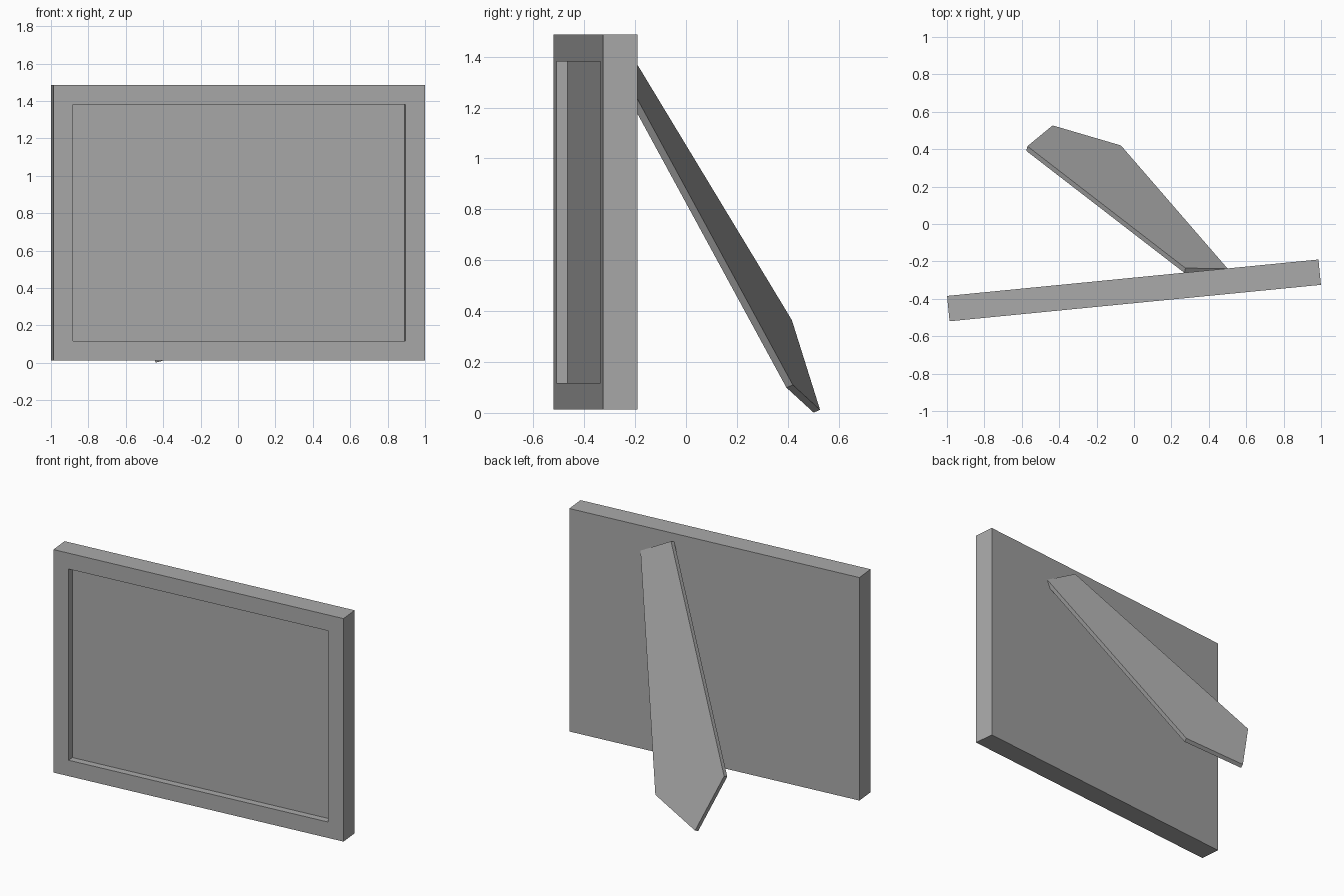
import bpy, bmesh, math
from mathutils import Matrix, Vector

cube = bpy.data.objects.get("Cube")
if cube:
    bpy.data.objects.remove(cube, do_unlink=True)

# Single flat grey
grey = bpy.data.materials.new("plain_grey")
grey.use_nodes = True
COLOUR = (0.4, 0.4, 0.4, 1)
grey.diffuse_color = COLOUR
grey.node_tree.nodes["Principled BSDF"].inputs["Base Color"].default_value = COLOUR


def add_object(name, bm):
    bmesh.ops.recalc_face_normals(bm, faces=bm.faces)
    mesh = bpy.data.meshes.new(name)
    bm.to_mesh(mesh)
    bm.free()
    mesh.materials.append(grey)
    obj = bpy.data.objects.new(name, mesh)
    bpy.context.collection.objects.link(obj)
    return obj


# Picture frame: a slab with a shallow recess in the front
WIDTH, DEPTH, HEIGHT = 1.995, 0.136, 1.474
BORDER, RECESS = 0.105, 0.045
bm = bmesh.new()
bmesh.ops.create_cube(bm, size=1, matrix=Matrix.Diagonal((WIDTH, DEPTH, HEIGHT, 1)))
bm.normal_update()
front = min(bm.faces, key=lambda f: f.calc_center_median().y)
bmesh.ops.inset_region(bm, faces=[front], thickness=BORDER, use_even_offset=True)
rim = list(front.verts)
panel = bmesh.ops.extrude_discrete_faces(bm, faces=[front])["faces"][0]
bmesh.ops.translate(bm, verts=panel.verts, vec=(0, RECESS, 0))
frame = add_object("picture_frame", bm)
frame.location = (0, -0.355, 0.013 + HEIGHT / 2)
frame.rotation_euler.z = math.radians(5.6)

# Back stand: a pointed board leaning on the back of the frame
outline = [
    (0.50, -0.238, 1.32),    # top, left corner
    (-0.07, 0.42, 0.11),     # lower left shoulder
    (-0.435, 0.527, 0.012),  # foot tip
    (-0.57, 0.416, 0.365),   # lower right shoulder
    (0.275, -0.236, 1.443),  # top, right corner
]
THICKNESS = 0.028
bm = bmesh.new()
board = bm.faces.new([bm.verts.new(p) for p in outline])
bm.normal_update()
normal = board.normal.copy()
if normal.y < 0:
    normal.negate()
under = bmesh.ops.extrude_face_region(bm, geom=[board], use_keep_orig=True)["geom"]
under_verts = [v for v in under if isinstance(v, bmesh.types.BMVert)]
bmesh.ops.translate(bm, verts=under_verts, vec=Vector(normal) * -THICKNESS)
add_object("back_stand", bm)
